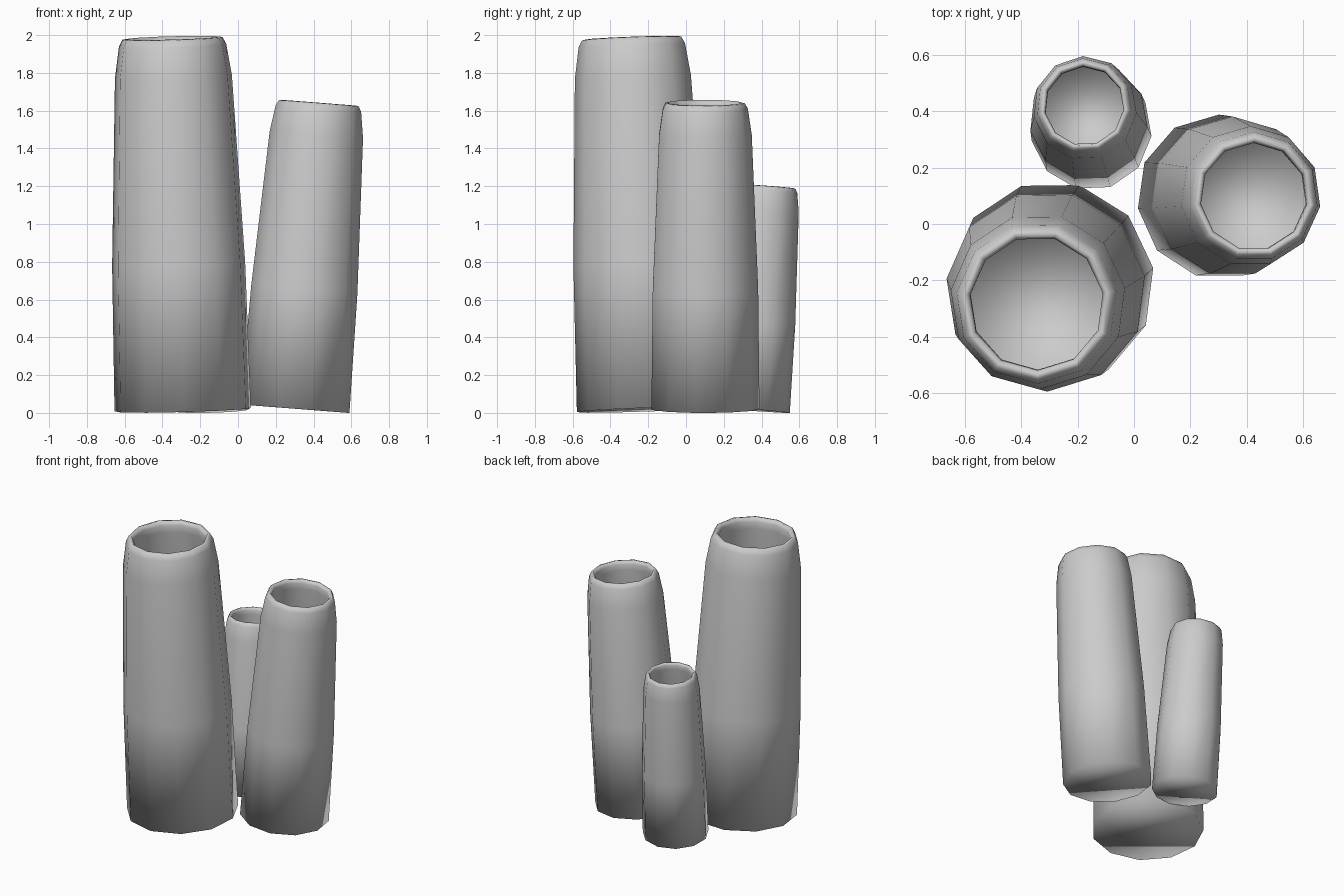
import bpy, bmesh, math
from mathutils import Vector

if "Cube" in bpy.data.objects:
    bpy.data.objects.remove(bpy.data.objects["Cube"])

SIDES = 11
# (radius, height) of the largest tube: outer wall, rounded rim, inner wall
PROFILE = [(0.365, 0.0), (0.356, 0.39), (0.313, 0.895), (0.287, 0.98),
           (0.268, 0.998), (0.250, 1.0), (0.238, 0.985),
           (0.238, 0.96), (0.275, 0.85), (0.30, 0.68)]


def tube(name, base, top, scale, phase):
    """Leaning, tapering hollow tube from base centre to top centre."""
    base, top = Vector(base), Vector(top)
    axis = top - base
    turn = Vector((0, 0, 1)).rotation_difference(axis)
    bm = bmesh.new()
    rings = []
    for r, h in PROFILE:
        ring = []
        for i in range(SIDES):
            a = math.radians(phase) + 2 * math.pi * i / SIDES
            p = Vector((r * scale * math.cos(a), r * scale * math.sin(a), h * axis.length))
            ring.append(bm.verts.new(base + turn @ p))
        rings.append(ring)
    for lo, hi in zip(rings, rings[1:]):
        for i in range(SIDES):
            j = (i + 1) % SIDES
            bm.faces.new((lo[i], lo[j], hi[j], hi[i]))
    bm.faces.new(rings[0][::-1])   # underside
    bm.faces.new(rings[-1])        # floor of the hollow
    for f in bm.faces:
        f.smooth = True
    mesh = bpy.data.meshes.new(name)
    bm.to_mesh(mesh)
    bm.free()
    obj = bpy.data.objects.new(name, mesh)
    bpy.context.collection.objects.link(obj)
    return obj


# Three tubes leaning away from each other
tube("large_tube", (-0.292, -0.213, 0.017), (-0.347, -0.283, 1.985), 1.0, 9)
tube("medium_tube", (0.302, 0.097, 0.022), (0.428, 0.098, 1.642), 0.80, 24.5)
tube("small_tube", (-0.152, 0.335, 0.016), (-0.177, 0.422, 1.20), 0.59, -6)
